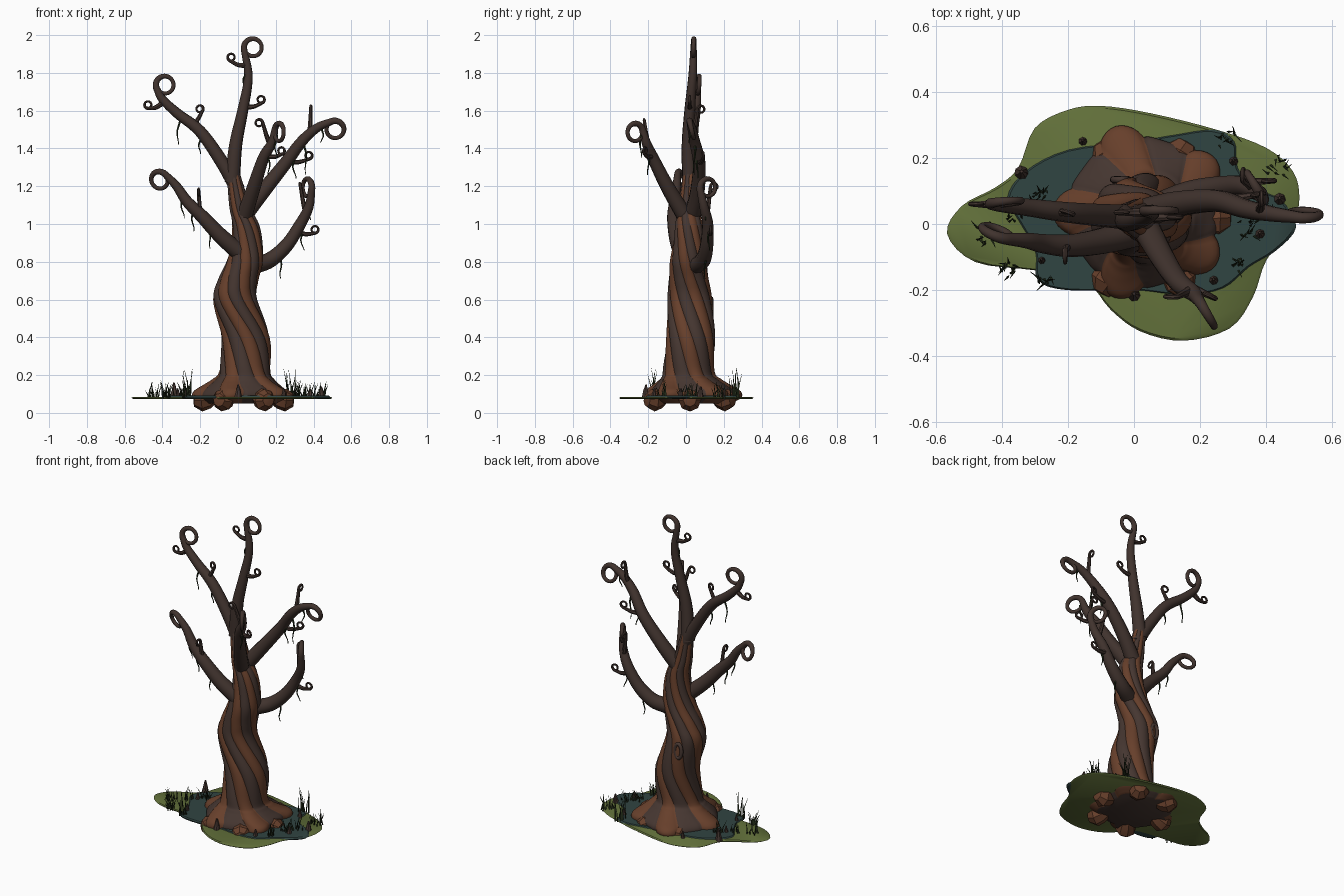
import bpy, bmesh, math, random
from mathutils import Vector
random.seed(4)

def material(name, rgb):
    m = bpy.data.materials.new(name)
    m.diffuse_color = (*rgb, 1)
    return m

DARK = material("dark_bark", (0.06, 0.037, 0.03))
RED = material("red_bark", (0.135, 0.05, 0.024))
LIMB = material("limb_bark", (0.052, 0.033, 0.027))
GREEN = material("grass_green", (0.12, 0.16, 0.042))
TEAL = material("moss_teal", (0.03, 0.058, 0.054))
BLADE = material("blade_green", (0.017, 0.026, 0.01))

def finish(name, bm, mats, angle=50):
    bmesh.ops.recalc_face_normals(bm, faces=bm.faces)
    me = bpy.data.meshes.new(name)
    bm.to_mesh(me)
    bm.free()
    for m in mats:
        me.materials.append(m)
    me.shade_smooth()
    me.set_sharp_from_angle(angle=math.radians(angle))
    ob = bpy.data.objects.new(name, me)
    bpy.context.collection.objects.link(ob)
    return ob

def spline(pts, n=6, closed=False):
    """Catmull-Rom through points of any dimension."""
    p = [Vector(q) for q in pts]
    p = [p[-1]] + p + p[:2] if closed else [2 * p[0] - p[1]] + p + [2 * p[-1] - p[-2]]
    out = []
    for i in range(1, len(p) - 2):
        a, b, c, d = p[i - 1:i + 3]
        for k in range(n):
            t = k / n
            out.append(0.5 * (2 * b + (c - a) * t + (2 * a - 5 * b + 4 * c - d) * t * t
                              + (3 * b - a - 3 * c + d) * t ** 3))
    return out if closed else out + [p[-2]]

def skin(bm, rings):
    vs = [[bm.verts.new(v) for v in r] for r in rings]
    n = len(vs[0])
    for a, b in zip(vs, vs[1:]):
        for j in range(n):
            f = bm.faces.new((a[j], a[(j + 1) % n], b[(j + 1) % n], b[j]))
            f.tag = True
    bm.faces.new(vs[0])
    bm.faces.new(vs[-1])

def tube(bm, pts, radii, sides=10):
    rings, u = [], None
    for i, p in enumerate(pts):
        t = (pts[min(i + 1, len(pts) - 1)] - pts[max(i - 1, 0)]).normalized()
        if u is None:
            u = t.orthogonal()
        u = (u - t * u.dot(t)).normalized()
        w = t.cross(u)
        rings.append([p + (u * math.cos(a) + w * math.sin(a)) * radii[i]
                      for a in [2 * math.pi * j / sides for j in range(sides)]])
    skin(bm, rings)

def curled(bm, pts, r0, r1, r2, perp, curl, turn=345, sides=10, steps=24):
    """Tapered limb whose tip rolls into a ring towards perp."""
    path = spline(pts)
    n = len(path)
    radii = [r0 + (r1 - r0) * i / (n - 1) for i in range(n)]
    d = (path[-1] - path[-2]).normalized()
    s = Vector(perp)
    s = (s - d * s.dot(d)).normalized()
    c = path[-1] + s * curl
    for k in range(1, steps + 1):
        f = k / steps
        a = math.radians(turn) * f
        path.append(c + (d * math.sin(a) - s * math.cos(a)) * curl * (1 - 0.06 * f))
        radii.append(r1 + (r2 - r1) * min(1, f * 2.2))
    tube(bm, path, radii, sides)

# twisted, striped trunk: z, centre x, centre y, radius
profile = [(0.05, .02, .03, .19), (0.08, .025, .035, .235), (0.115, .03, .035, .232), (0.15, .03, .025, .19), (0.18, .033, .018, .155),
           (0.22, .036, .012, .132), (0.4, .04, .025, .125), (0.6, -.015, .02, .114), (0.7, 0, .015, .104), (0.8, .035, .012, .094),
           (0.9, .047, .015, .08), (1.0, .04, .015, .069), (1.1, .008, .015, .054), (1.27, -.025, .02, .034)]
SIDES = 100
rings = []
for z, cx, cy, r in spline(profile, 5):
    twist = 0.31 - 3.1 * max(0, min(z, 1.05) - 0.12)
    flare = max(0, min(1, (0.24 - z) / 0.12)) * 0.1
    ring = []
    for j in range(SIDES):
        a = 2 * math.pi * j / SIDES
        rr = r * (0.95 + 0.09 * abs(math.sin(5 * a)) ** 0.7 + flare * math.sin(5 * a))
        ring.append((cx + rr * math.cos(a + twist), cy + rr * math.sin(a + twist), z))
    rings.append(ring)
bm = bmesh.new()
skin(bm, rings)
bm.faces.ensure_lookup_table()
for i, f in enumerate(bm.faces):
    f.material_index = (i % SIDES) // 10 % 2 if f.tag else 1
finish("trunk", bm, [RED, DARK], 60)

# six bulging roots that push through the ground
bm = bmesh.new()
for k in range(6):
    a = math.radians(60 * k)
    d = Vector((math.cos(a), math.sin(a), 0))
    prof = [(.07, .14, .015), (.14, .105, .038), (.195, .075, .055), (.225, .067, .06), (.262, .068, .035), (.266, .068, .012)]
    tube(bm, [Vector((.03, .02, z)) + d * r for r, z, _ in prof], [q[2] for q in prof], 8)
finish("roots", bm, [RED], 35)

# knot hollow on the back
bm = bmesh.new()
loop = [Vector((-.04 + .022 * math.cos(t), .134, .56 + .045 * math.sin(t)))
        for t in [2 * math.pi * i / 20 for i in range(21)]]
tube(bm, loop, [.011] * 21, 8)
finish("knot_rim", bm, [DARK])
bm = bmesh.new()
tube(bm, [Vector((-.04, .1, .56)), Vector((-.04, .133, .56))], [.03, .024], 12)
finish("knot_hollow", bm, [LIMB])

# main limbs: path, base radius, tip radius, curl side
limbs = {
    "top_limb": ([(-.03, .02, 1.22), (-.012, .012, 1.42), (.025, .02, 1.6), (.055, .035, 1.78), (.032, .04, 1.925)],
                 .041, .017, (1, 0, 0)),
    "upper_left_limb": ([(0, .02, 1.18), (-.08, .025, 1.32), (-.2, .035, 1.49), (-.32, .05, 1.585), (-.4, .058, 1.66), (-.43, .06, 1.715)],
                        .04, .018, (1, .1, 0)),
    "lower_left_limb": ([(.02, -.02, .84), (-.09, -.05, .935), (-.19, -.065, 1.04), (-.27, -.06, 1.12), (-.325, -.05, 1.2), (-.385, -.045, 1.263)],
                        .047, .018, (-.3, .4, -1)),
    "upper_right_limb": ([(.02, .03, 1.03), (.13, .06, 1.17), (.25, .07, 1.32), (.34, .045, 1.44), (.42, .03, 1.51), (.495, .02, 1.543)],
                         .045, .018, (0, .25, -1)),
    "front_limb": ([(.03, 0, 1.03), (.085, -.1, 1.2), (.135, -.175, 1.35), (.18, -.21, 1.43), (.195, -.23, 1.5)],
                   .044, .018, (.6, -1, 0)),
    "lower_right_limb": ([(.08, .05, .78), (.17, .09, .81), (.26, .11, .89), (.33, .115, 1.0), (.375, .095, 1.09), (.39, .075, 1.18)],
                         .047, .019, (-.6, 1, 0)),
}
for name, (pts, r0, r1, side) in limbs.items():
    bm = bmesh.new()
    curled(bm, pts, r0, r1, .011, side, .048)
    finish(name, bm, [LIMB])

# small curled twigs: start, end, curl side
twigs = [((-.4, .058, 1.64), (-.475, .06, 1.612), (0, 0, 1)), ((-.25, .04, 1.51), (-.187, .03, 1.6), (-1, .3, 0)),
         ((.045, .035, 1.84), (-.045, .035, 1.866), (0, 0, 1)), ((.035, .02, 1.62), (.13, .02, 1.642), (0, 0, 1)),
         ((.17, -.2, 1.42), (.13, -.22, 1.54), (-1, 0, 0)), ((.38, .04, 1.48), (.385, .06, 1.61), (0, 1, 0)),
         ((.26, .07, 1.33), (.38, .09, 1.345), (0, 0, 1)), ((.31, .125, .96), (.41, .13, .952), (0, 0, 1)),
         ((-.2, -.065, 1.04), (-.208, -.08, 1.17), (0, -1, 0)), ((.15, -.18, 1.36), (.235, -.22, 1.37), (0, 0, 1)),
         ((.36, .11, 1.05), (.33, .13, 1.2), (0, 1, 0))]
bm = bmesh.new()
for a, b, side in twigs:
    mid = Vector(a).lerp(Vector(b), .5) + Vector((0, 0, -.01))
    curled(bm, [a, mid, b], .015, .009, .006, side, .019, 320, 7, 14)
finish("twigs", bm, [LIMB])

# hanging moss strands
bm = bmesh.new()
for x, y, z, h in [(-.31, .05, 1.56, .14), (-.2, .035, 1.45, .08), (-.05, .02, 1.3, .06), (-.16, -.065, .98, .11), (-.3, -.055, 1.13, .1),
                   (-.24, -.06, 1.06, .1), (.04, .03, 1.8, .08), (.02, .02, 1.56, .06), (.35, .045, 1.42, .16), (.29, .06, 1.34, .1),
                   (.45, .02, 1.5, .07), (.22, .1, .82, .11), (.33, .12, .96, .1), (.16, -.2, 1.36, .1), (.2, -.24, 1.45, .1), (.38, .1, 1.1, .08)]:
    w, ph = random.uniform(-.02, .02), random.uniform(0, 6)
    pts = [Vector((x + w * k / 10 + .006 * math.sin(ph + k * .7), y + .004 * math.cos(ph + k * .6), z + .02 - (h + .02) * k / 10))
           for k in range(11)]
    tube(bm, pts, [.007 - .0005 * k for k in range(11)], 5)
finish("hanging_moss", bm, [BLADE])

# ground patches
def patch(name, outline, z0, z1, mat):
    pts = spline(outline, 4, True)
    bm = bmesh.new()
    skin(bm, [[(p.x * s, p.y * s, z) for p in pts] for s, z in ((.98, z0), (1, (z0 + z1) / 2), (.98, z1))])
    finish(name, bm, [mat], 40)

patch("grass_patch", [(-.565, -.03), (-.52, .055), (-.42, .11), (-.35, .17), (-.3, .29), (-.2, .345), (-.1, .357), (.05, .335),
                      (.25, .285), (.4, .23), (.48, .16), (.5, .08), (.48, 0), (.4, -.11), (.36, -.22), (.29, -.315),
                      (.15, -.353), (.02, -.325), (-.07, -.26), (-.15, -.17), (-.3, -.14), (-.48, -.115)], .073, .085, GREEN)
patch("moss_patch", [(-.385, .08), (-.33, .16), (-.2, .225), (0, .25), (.12, .27), (.24, .285), (.305, .25), (.315, .17), (.37, .11), (.45, .07),
                     (.49, -.01), (.43, -.08), (.35, -.13), (.27, -.195), (.15, -.215), (0, -.2), (-.2, -.2), (-.29, -.17), (-.3, -.08), (-.35, .01)],
      .075, .091, TEAL)

# woody knees and stumps around the trunk
bm = bmesh.new()
for x, y, r, h in [(-.34, .155, .022, .08), (-.155, .25, .014, .05), (.3, .19, .016, .05), (.44, .075, .02, .06), (.38, -.03, .017, .05),
                   (-.28, -.11, .013, .05), (0, -.215, .02, .07), (.24, -.17, .016, .05), (-.32, .05, .014, .05)]:
    tube(bm, [Vector((x, y, .08)), Vector((x + .003, y, .08 + h * .5)), Vector((x, y + .004, .08 + h))], [r, r * .65, r * .2], 7)
finish("knees", bm, [DARK], 30)

# grass clumps: x, y, spread, height, blades
bm = bmesh.new()
for x, y, s, h, n in [(.28, .26, .025, .17, 12), (-.38, -.14, .02, .1, 14), (-.27, -.18, .02, .17, 10), (.43, .18, .035, .1, 14),
                      (-.29, .08, .025, .09, 14), (.34, -.01, .025, .09, 12), (.31, -.12, .02, .1, 10), (-.45, -.03, .03, .09, 12),
                      (.4, .03, .025, .09, 8), (-.36, .03, .025, .09, 8)]:
    for _ in range(n):
        b = Vector((x + random.uniform(-s, s), y + random.uniform(-s, s), .078))
        lean = Vector((random.uniform(-.025, .025), random.uniform(-.025, .025), 0))
        up = Vector((0, 0, h * random.uniform(.35, 1.0)))
        tube(bm, [b, b + up * .5 + lean * .3, b + up + lean], [.0045, .003, .0006], 3)
finish("grass_clumps", bm, [BLADE])
